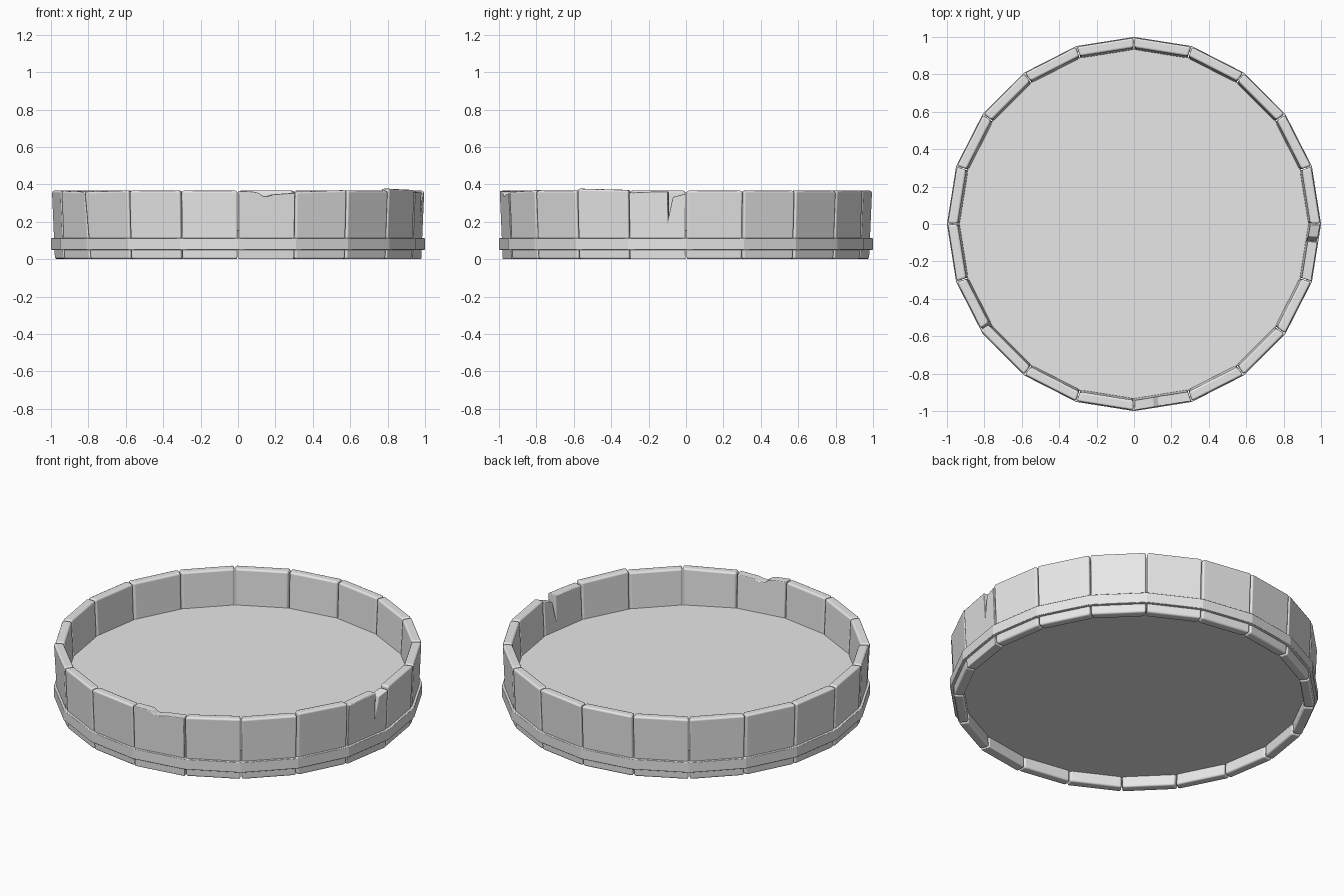
import bpy
import bmesh
import math
from mathutils import Vector, Matrix

cube = bpy.data.objects.get("Cube")
if cube:
    bpy.data.objects.remove(cube, do_unlink=True)

SIDES = 20
STEP = 2 * math.pi / SIDES
HEIGHT = 0.366

grey = bpy.data.materials.new("plain grey")
grey.use_nodes = True
grey.diffuse_color = (0.8, 0.8, 0.8, 1)
grey.node_tree.nodes["Principled BSDF"].inputs["Base Color"].default_value = (0.8, 0.8, 0.8, 1)


def finish(name, bm, bevel, segments=2):
    """Turn a bmesh into a softly bevelled object."""
    bmesh.ops.recalc_face_normals(bm, faces=bm.faces)
    mesh = bpy.data.meshes.new(name)
    bm.to_mesh(mesh)
    bm.free()
    mesh.materials.append(grey)
    mesh.shade_smooth()
    obj = bpy.data.objects.new(name, mesh)
    bpy.context.collection.objects.link(obj)
    mod = obj.modifiers.new("soft edges", "BEVEL")
    mod.width = bevel
    mod.segments = segments
    mod.limit_method = "ANGLE"
    mod.angle_limit = math.radians(25)
    mod.harden_normals = True
    return obj


def wall_point(index, t, z, bottom_radius, top_radius):
    """Point on one leaning facet; t runs from joint to joint."""
    r = bottom_radius + (top_radius - bottom_radius) * z / HEIGHT
    a, b = index * STEP, (index + 1) * STEP
    start = Vector((r * math.cos(a), r * math.sin(a), z))
    end = Vector((r * math.cos(b), r * math.sin(b), z))
    return start.lerp(end, t)


def stave(index, top, bevel):
    """Plank whose upper edge follows the (t, z) points in top."""
    outline = [(0.992, 0.0), (0.008, 0.0)] + top
    bm = bmesh.new()
    outer = [bm.verts.new(wall_point(index, t, z, 0.981, 0.997)) for t, z in outline]
    inner = [bm.verts.new(wall_point(index, t, z, 0.925, 0.943)) for t, z in outline]
    bm.faces.new(outer)
    bm.faces.new(inner[::-1])
    for i in range(len(outline)):
        j = (i + 1) % len(outline)
        bm.faces.new((outer[i], inner[i], inner[j], outer[j]))
    finish(f"stave_{index + 1}", bm, bevel)


# Upper edges of the worn, chipped and shifted staves
worn = {
    11: [(0.008, 0.366), (0.9, 0.361)],
    12: [(-0.08, 0.361), (0.992, 0.367)],
    16: [(0.008, 0.36), (0.992, 0.369)],
    18: [(0.008, 0.377), (0.992, 0.37)],
}
broken = {
    15: [(0.008, 0.366), (0.26, 0.361), (0.35, 0.356), (0.43, 0.337),
         (0.52, 0.337), (0.62, 0.346), (0.992, 0.354)],
    19: [(0.008, 0.356), (0.3, 0.36), (0.685, 0.362), (0.69, 0.22),
         (0.77, 0.332), (0.992, 0.35)],
}

# Ring of staves
for i in range(SIDES):
    if i in broken:
        stave(i, broken[i], 0.005)
    else:
        stave(i, worn.get(i, [(0.008, HEIGHT), (0.992, HEIGHT)]), 0.012)

# Hoop around the lower wall
bm = bmesh.new()
section = [bm.verts.new((r, 0, z)) for r, z in
           ((0.97, 0.05), (1.0, 0.05), (1.0, 0.112), (0.97, 0.112))]
edges = [bm.edges.new((section[i], section[(i + 1) % 4])) for i in range(4)]
bmesh.ops.spin(bm, geom=section + edges, cent=(0, 0, 0), axis=(0, 0, 1),
               angle=2 * math.pi, steps=SIDES)
bmesh.ops.remove_doubles(bm, verts=bm.verts, dist=0.0001)
hoop = finish("hoop", bm, 0.003, 1)
hoop.data.shade_flat()

# Raised floor, recessed underneath
bm = bmesh.new()
bmesh.ops.create_cone(bm, cap_ends=True, segments=SIDES, radius1=0.936, radius2=0.936,
                      depth=0.09, matrix=Matrix.Translation((0, 0, 0.11)))
floor = finish("floor", bm, 0.002, 1)
floor.data.shade_flat()
